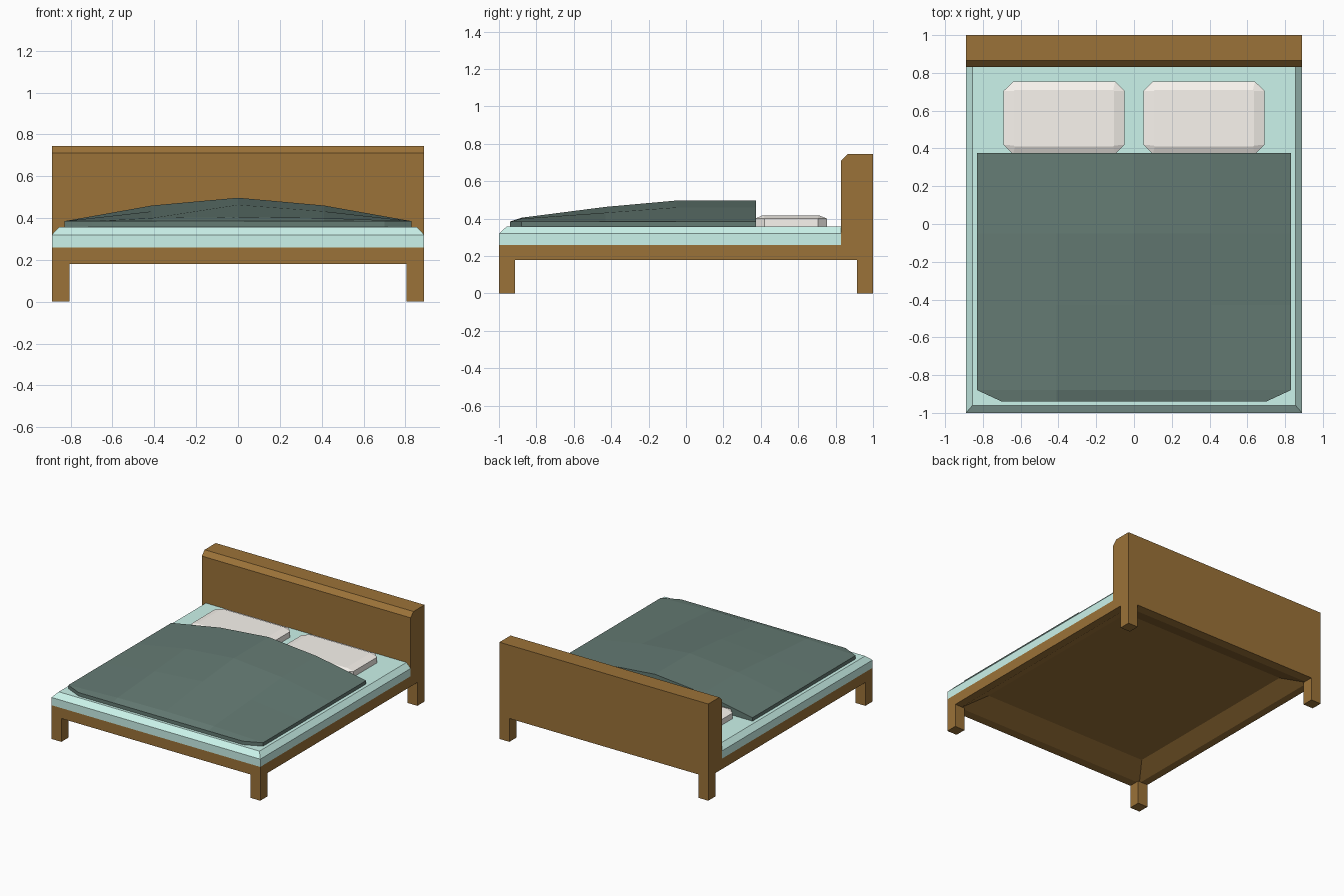
import bpy, bmesh

if "Cube" in bpy.data.objects:
    bpy.data.objects.remove(bpy.data.objects["Cube"])


def material(name, rgb):
    m = bpy.data.materials.new(name)
    m.diffuse_color = (*rgb, 1)
    m.use_nodes = True
    m.node_tree.nodes["Principled BSDF"].inputs["Base Color"].default_value = m.diffuse_color
    return m


WOOD = material("wood", (0.33, 0.17, 0.04))
SHEET = material("sheet", (0.60, 0.90, 0.83))
DUVET = material("duvet_cloth", (0.13, 0.20, 0.175))
LINEN = material("linen", (0.95, 0.91, 0.86))


def finish(name, bm, mat, fix=True):
    if fix:
        bmesh.ops.recalc_face_normals(bm, faces=bm.faces)
    me = bpy.data.meshes.new(name)
    bm.to_mesh(me)
    bm.free()
    me.materials.append(mat)
    ob = bpy.data.objects.new(name, me)
    bpy.context.collection.objects.link(ob)
    return ob


def loft(name, levels, mat, bottom=True):
    """Stack rectangles (x0, x1, y0, y1, z, corner cut) into a closed form."""
    bm = bmesh.new()
    rings = []
    for x0, x1, y0, y1, z, c in levels:
        pts = [(x0, y0), (x1, y0), (x1, y1), (x0, y1)]
        if c:
            pts = [(x0 + c, y0), (x1 - c, y0), (x1, y0 + c), (x1, y1 - c),
                   (x1 - c, y1), (x0 + c, y1), (x0, y1 - c), (x0, y0 + c)]
        rings.append([bm.verts.new((x, y, z)) for x, y in pts])
    n = len(rings[0])
    for a, b in zip(rings, rings[1:]):
        for i in range(n):
            j = (i + 1) % n
            bm.faces.new((a[i], a[j], b[j], b[i]))
    bm.faces.new(rings[-1])
    if bottom:
        bm.faces.new(rings[0][::-1])
    return finish(name, bm, mat, bottom)


# Frame: outer rail, underside lip, then sloped recess up to the deck
frame = loft("bed_frame", [(-.89, .89, -1, 1, .26, 0), (-.89, .89, -1, 1, .18, 0),
                           (-.83, .83, -.93, .93, .18, 0),
                           (-.71, .71, -.76, .76, .25, 0)], WOOD, bottom=False)
frame.data.flip_normals()

# Legs at the four corners
for sx, side in ((-1, "left"), (1, "right")):
    for sy, end in ((-1, "front"), (1, "back")):
        xs, ys = sorted((sx * .89, sx * .805)), sorted((sy, sy * .913))
        loft(f"{end}_{side}_leg", [(*xs, *ys, 0, 0), (*xs, *ys, .18, 0)], WOOD)

# Headboard with chamfered front top edge
loft("headboard", [(-.89, .89, .83, 1, .26, 0), (-.89, .89, .83, 1, .71, 0),
                   (-.89, .89, .865, 1, .745, 0)], WOOD)

# Mattress, open below where it meets the deck
loft("mattress", [(-.89, .89, -1, .83, .26, 0), (-.89, .89, -1, .83, .32, 0),
                  (-.855, .855, -.96, .83, .357, 0)], SHEET, bottom=False)

# Pillows
for x0, side in ((-.69, "left"), (.05, "right")):
    x1 = x0 + .64
    loft(f"{side}_pillow", [(x0, x1, .37, .755, .355, .05), (x0, x1, .37, .755, .40, .05),
                            (x0 + .055, x1 - .055, .41, .71, .418, .005)], LINEN)

# Duvet: mounded grid mirrored about x = 0, with a vertical hem
rows = [(-.94, .70, .385, .385, .385), (-.88, .83, .405, .40, .385),
        (-.43, .83, .463, .432, .385), (-.05, .83, .497, .46, .385),
        (.375, .83, .497, .46, .385)]
bm = bmesh.new()
grid = [[bm.verts.new((x, y, z)) for x, z in
         ((-w, ze), (-.41, zm), (0, zc), (.41, zm), (w, ze))]
        for y, w, zc, zm, ze in rows]
for a, b in zip(grid, grid[1:]):
    for i in range(4):
        bm.faces.new((a[i], a[i + 1], b[i + 1], b[i]))
rim = bmesh.ops.extrude_edge_only(bm, edges=[e for e in bm.edges if e.is_boundary])
for v in rim["geom"]:
    if isinstance(v, bmesh.types.BMVert):
        v.co.z = .358
bmesh.ops.holes_fill(bm, edges=[e for e in bm.edges if e.is_boundary], sides=0)
finish("duvet", bm, DUVET)
